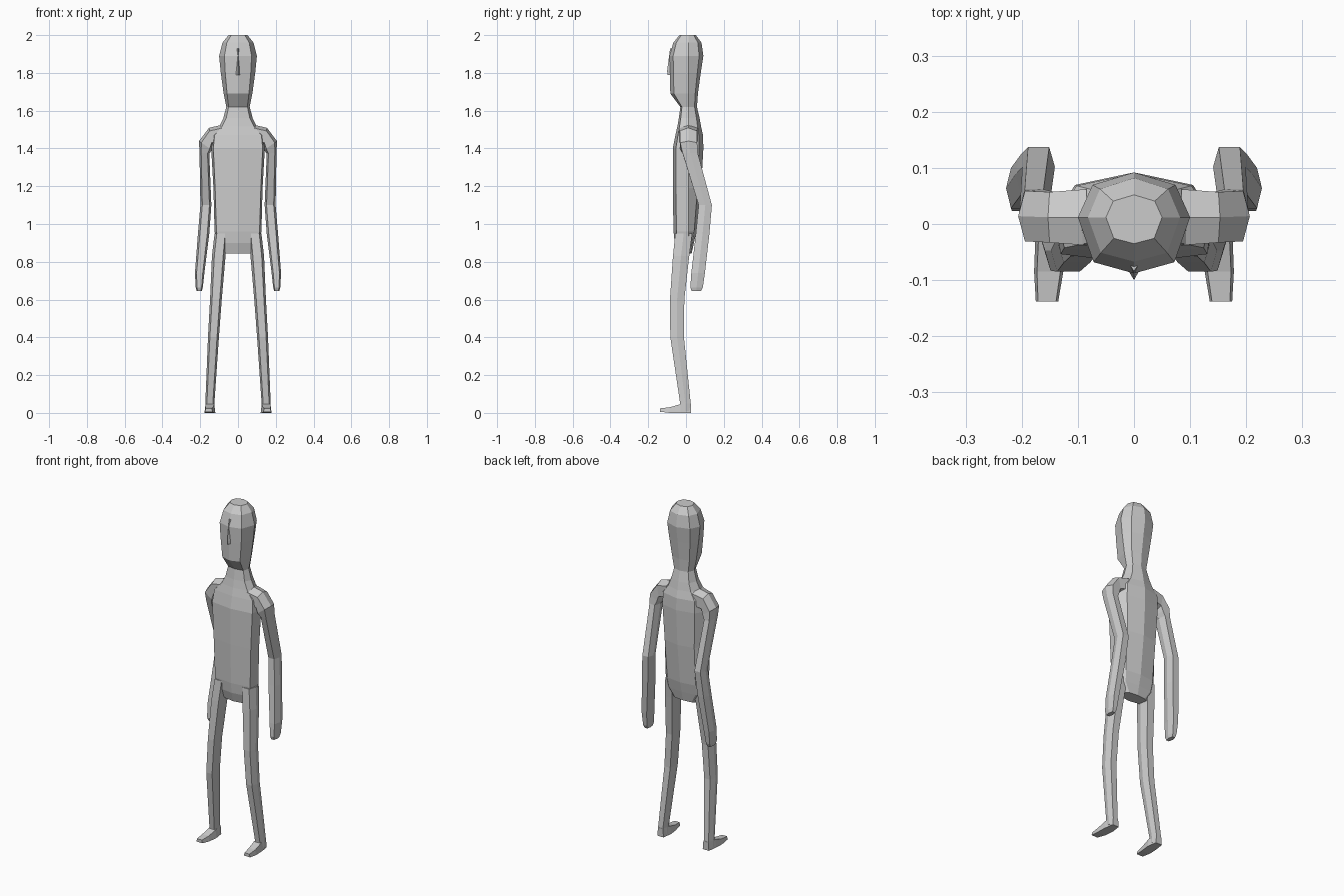
import bpy, bmesh
from math import cos, sin, radians


def loft(name, rings, mirror=False):
    """Skin a list of equal-length point rings, cap both ends."""
    bm = bmesh.new()
    loops = [[bm.verts.new(p) for p in ring] for ring in rings]
    n = len(loops[0])
    for a, b in zip(loops, loops[1:]):
        for i in range(n):
            j = (i + 1) % n
            bm.faces.new((a[i], a[j], b[j], b[i]))
    bm.faces.new(loops[0][::-1])
    bm.faces.new(loops[-1])
    bmesh.ops.recalc_face_normals(bm, faces=bm.faces)
    mesh = bpy.data.meshes.new(name)
    bm.to_mesh(mesh)
    bm.free()
    ob = bpy.data.objects.new(name, mesh)
    bpy.context.collection.objects.link(ob)
    if mirror:
        mod = ob.modifiers.new("Mirror", 'MIRROR')
        mod.use_mirror_merge = False
    return ob


def body_ring(z, w, front, back, corner):
    """Eight-sided section; corner sets how square the front is."""
    mid = 0.012
    fy = mid + (front - mid) * 0.8
    by = mid + (back - mid) * 0.72
    right = [(corner * w, fy), (w, mid), (0.74 * w, by)]
    pts = [(0, front)] + right + [(0, back)] + [(-x, y) for x, y in right[::-1]]
    return [(x, y, z) for x, y in pts]


HEX = [(1, 0), (.65, 1), (-.65, 1), (-1, 0), (-.65, -1), (.65, -1)]


def limb_ring(x, y, z, ru, rv, tilt=0):
    """Six-sided section whose sideways axis is tilted in the xz plane."""
    c, s = cos(radians(tilt)), sin(radians(tilt))
    return [(x + u * ru * c, y + v * rv, z + u * ru * s) for u, v in HEX]


# Torso, neck and head as one skin
loft("body", [body_ring(*r) for r in [
    (0.845, .072, -.045, .030, .90),
    (0.90, .115, -.060, .042, .90),
    (0.96, .124, -.066, .055, .92),
    (1.19, .130, -.070, .080, .93),
    (1.40, .142, -.070, .092, .92),
    (1.47, .138, -.056, .090, .90),
    (1.515, .100, -.046, .080, .85),
    (1.56, .078, -.038, .072, .80),
    (1.62, .062, -.030, .058, .80),
    (1.69, .076, -.083, .063, .76),
    (1.80, .091, -.086, .078, .74),
    (1.89, .100, -.088, .092, .72),
    (1.96, .082, -.067, .082, .72),
    (2.00, .050, -.035, .052, .72),
]])

# Nose
loft("nose", [[(-w, -.075, z), (0, y, z), (w, -.075, z)] for z, w, y in [
    (1.79, .015, -.097), (1.81, .014, -.100), (1.93, .006, -.084)]])

# Arms, from inside the shoulder down to the hand
loft("arm", [limb_ring(*r) for r in [
    (.085, .012, 1.475, .050, .050, 90),
    (.145, .012, 1.462, .048, .045, 80),
    (.172, .014, 1.415, .042, .045, 35),
    (.178, .022, 1.375, .026, .040, 5),
    (.170, .102, 1.10, .029, .035),
    (.182, .088, .95, .030, .036),
    (.203, .064, .74, .025, .036),
    (.205, .056, .665, .019, .033),
    (.205, .055, .645, .014, .025),
]], mirror=True)

# Legs
loft("leg", [limb_ring(*r) for r in [
    (.090, -.012, .95, .034, .045),
    (.102, -.026, .83, .036, .043),
    (.117, -.047, .60, .031, .038),
    (.130, -.047, .40, .029, .036),
    (.149, -.003, .05, .024, .028),
    (.149, -.002, .01, .025, .028),
]], mirror=True)

# Feet: heel, instep and toe sections
loft("foot", [[(x - w, y, z0), (x + w, y, z0), (x + w * .8, y, z1), (x - w * .8, y, z1)]
              for x, y, w, z0, z1 in [
    (.148, .027, .020, .000, .050),
    (.148, -.030, .028, .000, .046),
    (.152, -.085, .026, .000, .030),
    (.155, -.138, .020, .006, .024),
]], mirror=True)
